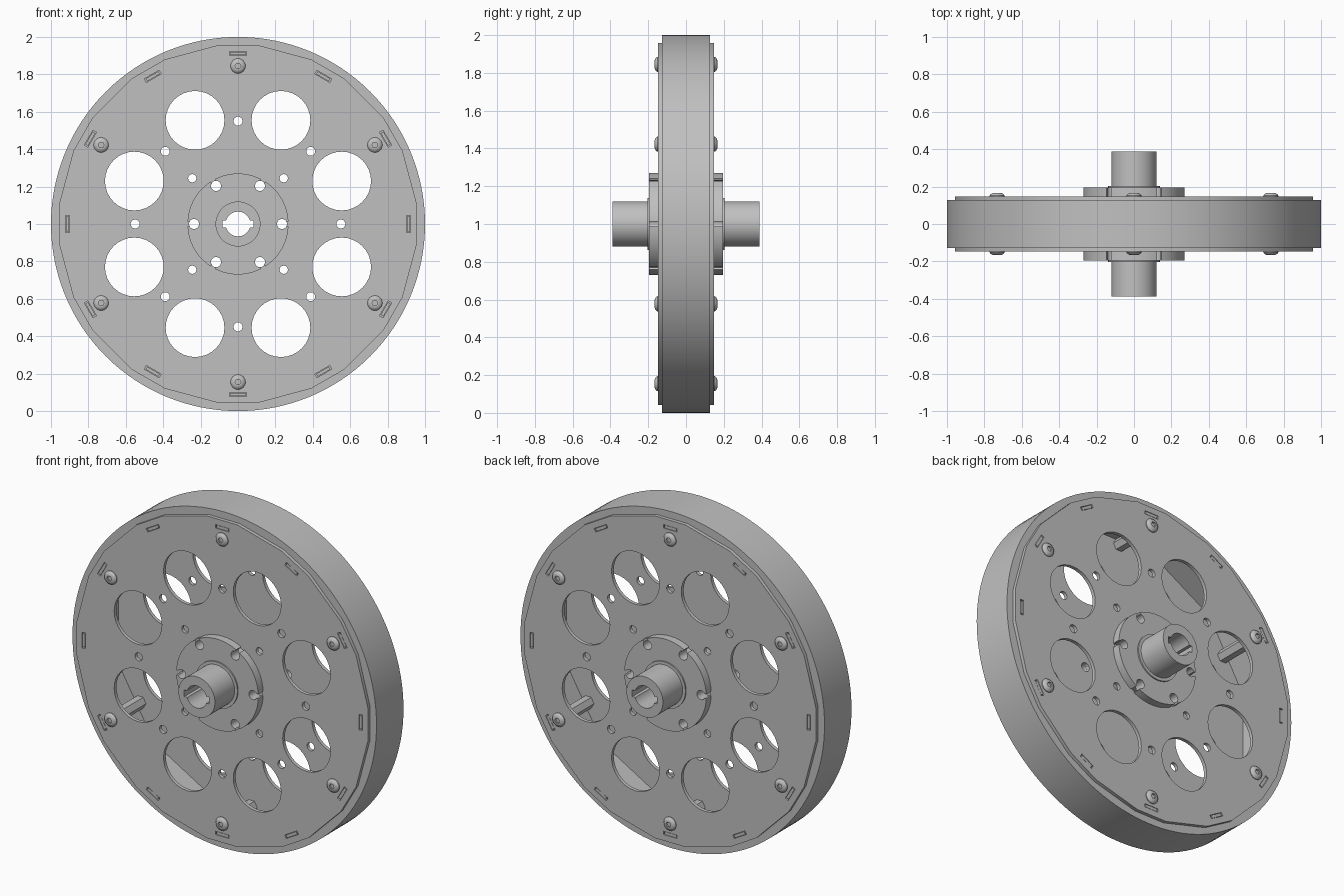
import bpy, bmesh
from math import sin, cos, radians, asin, degrees
from mathutils import Matrix

cube = bpy.data.objects.get("Cube")
if cube:
    bpy.data.objects.remove(cube, do_unlink=True)

steel = bpy.data.materials.new("light_grey")
steel.use_nodes = True
GREY = (0.53, 0.53, 0.53, 1)
steel.diffuse_color = GREY
steel.node_tree.nodes["Principled BSDF"].inputs["Base Color"].default_value = GREY

# Local XY drawing plane stood upright, with the wheel centre at z = 1
UPRIGHT = Matrix.Translation((0, 0, 1)) @ Matrix.Rotation(radians(90), 4, "X")


def polar(r, a):
    return (r * cos(radians(a)), r * sin(radians(a)))


def circle(r, n=32, cx=0, cy=0, start=0):
    pts = [polar(r, start + 360 * i / n) for i in range(n)]
    return [(x + cx, y + cy) for x, y in pts]


def ring_of_holes(dist, r, count, start=0):
    return [circle(r, 32, *polar(dist, start + 360 * i / count)) for i in range(count)]


def turn(pts, a):
    c, s = cos(radians(a)), sin(radians(a))
    return [(x * c - y * s, x * s + y * c) for x, y in pts]


def finish(name, bm):
    bmesh.ops.remove_doubles(bm, verts=bm.verts, dist=0.00005)
    bmesh.ops.recalc_face_normals(bm, faces=bm.faces)
    mesh = bpy.data.meshes.new(name)
    bm.to_mesh(mesh)
    bm.free()
    mesh.materials.clear()
    mesh.materials.append(steel)
    obj = bpy.data.objects.new(name, mesh)
    bpy.context.collection.objects.link(obj)
    bpy.ops.object.select_all(action="DESELECT")
    obj.select_set(True)
    bpy.context.view_layer.objects.active = obj
    bpy.ops.object.shade_smooth_by_angle(angle=radians(25))
    return obj


def extrude_profile(name, loops, near, far):
    """Fill nested outlines and extrude them between two y positions."""
    curve = bpy.data.curves.new(name + "_outline", "CURVE")
    curve.dimensions = "2D"
    curve.fill_mode = "BOTH"
    curve.extrude = abs(far - near) / 2
    for pts in loops:
        spline = curve.splines.new("POLY")
        spline.points.add(len(pts) - 1)
        for p, (x, y) in zip(spline.points, pts):
            p.co = (x, y, 0, 1)
        spline.use_cyclic_u = True
    temp = bpy.data.objects.new(name + "_outline", curve)
    bpy.context.collection.objects.link(temp)
    bpy.context.view_layer.update()
    deps = bpy.context.evaluated_depsgraph_get()
    mesh = bpy.data.meshes.new_from_object(temp.evaluated_get(deps))
    bm = bmesh.new()
    bm.from_mesh(mesh)
    bpy.data.objects.remove(temp, do_unlink=True)
    bpy.data.curves.remove(curve)
    bpy.data.meshes.remove(mesh)
    bm.transform(Matrix.Translation((0, (near + far) / 2, 0)) @ UPRIGHT)
    return finish(name, bm)


def button_screw(name, x, z, side):
    """Domed screw head with a hexagonal socket."""
    rings = [(0.04, 0, False), (0.04, 0.004, False), (0.035, 0.011, False),
             (0.027, 0.016, False), (0.02, 0.018, False),
             (0.016, 0.018, True), (0.016, 0.008, True)]
    bm = bmesh.new()
    rows = []
    for r, h, hexagonal in rings:
        row = []
        for i in range(24):
            a = i * 15
            k = cos(radians(30)) / cos(radians(a % 60 - 30)) if hexagonal else 1
            px, pz = polar(r * k, a)
            row.append(bm.verts.new((x + px, side * (PLATE_OUT + h), 1 + z + pz)))
        rows.append(row)
    for a, b in zip(rows, rows[1:]):
        for i in range(24):
            j = (i + 1) % 24
            bm.faces.new((a[i], a[j], b[j], b[i]))
    bm.faces.new(rows[0])
    bm.faces.new(rows[-1])
    finish(name, bm)


PLATE_IN, PLATE_OUT = 0.127, 0.148
FLANGE_OUT, COLLAR_OUT, HUB_OUT = 0.195, 0.203, 0.388

# Tyre: round outside, twelve flat panels inside
extrude_profile("tyre", [circle(1, 128), circle(0.905, 12, start=15)], -PLATE_IN, PLATE_IN)

# Side plate outline: alternating short and long edges
outline = [polar(0.963, 30 * i + d) for i in range(12) for d in (-6, 6)]
slot = [(0.901, -0.046), (0.922, -0.046), (0.922, 0.046), (0.901, 0.046)]
tab = [(0.903, -0.039), (0.92, -0.039), (0.92, 0.039), (0.903, 0.039)]
plate_loops = [outline, circle(0.115, 48)]
plate_loops += ring_of_holes(0.6, 0.157, 8, 22.5)
plate_loops += ring_of_holes(0.55, 0.024, 8)
plate_loops += ring_of_holes(0.346, 0.022, 4, 45)
plate_loops += ring_of_holes(0.235, 0.027, 6)
plate_loops += [turn(slot, 30 * i) for i in range(12)]

# Hub flange outline: six bolt holes opening outward through narrow notches
R, DIST, HOLE, HALF = 0.27, 0.235, 0.027, 0.013
mouth = degrees(asin(HALF / HOLE))
edge = degrees(asin(HALF / R))
flange = []
for k in range(6):
    notch = []
    for i in range(21):
        px, py = polar(HOLE, -mouth - (360 - 2 * mouth) * i / 20)
        notch.append((DIST + px, py))
    arc = [polar(R, edge + (60 - 2 * edge) * i / 12) for i in range(13)]
    flange += turn(notch + arc, 60 * k)

# Bore with two opposite keyways
key = degrees(asin(0.02 / 0.066))
bore = []
for k in range(2):
    half = [(0.082, -0.02), (0.082, 0.02)]
    half += [polar(0.066, key + (180 - 2 * key) * i / 16) for i in range(17)]
    bore += turn(half, 180 * k)

# Hub tube through the whole wheel, with bevelled-looking end lips
extrude_profile("hub_tube", [circle(0.12, 64), bore], -HUB_OUT, HUB_OUT)

for side, label in ((-1, "front"), (1, "back")):
    extrude_profile(label + "_plate", plate_loops, side * PLATE_IN, side * PLATE_OUT)
    extrude_profile(label + "_flange", [flange, circle(0.115, 48)],
                    side * PLATE_OUT, side * FLANGE_OUT)
    extrude_profile(label + "_collar", [circle(0.138, 64), circle(0.115, 48)],
                    side * FLANGE_OUT, side * COLLAR_OUT)

# Rim tabs locking into the plate slots
for i in range(12):
    extrude_profile(f"rim_tab_{i + 1}", [turn(tab, 30 * i)], -0.147, 0.147)

# Standoffs between the plates, with a screw at each end
for i in range(6):
    x, z = polar(0.845, 30 + 60 * i)
    extrude_profile(f"standoff_{i + 1}", [circle(0.038, 6, x, z)], -PLATE_IN, PLATE_IN)
    for side, label in ((-1, "front"), (1, "back")):
        button_screw(f"{label}_screw_{i + 1}", x, z, side)
